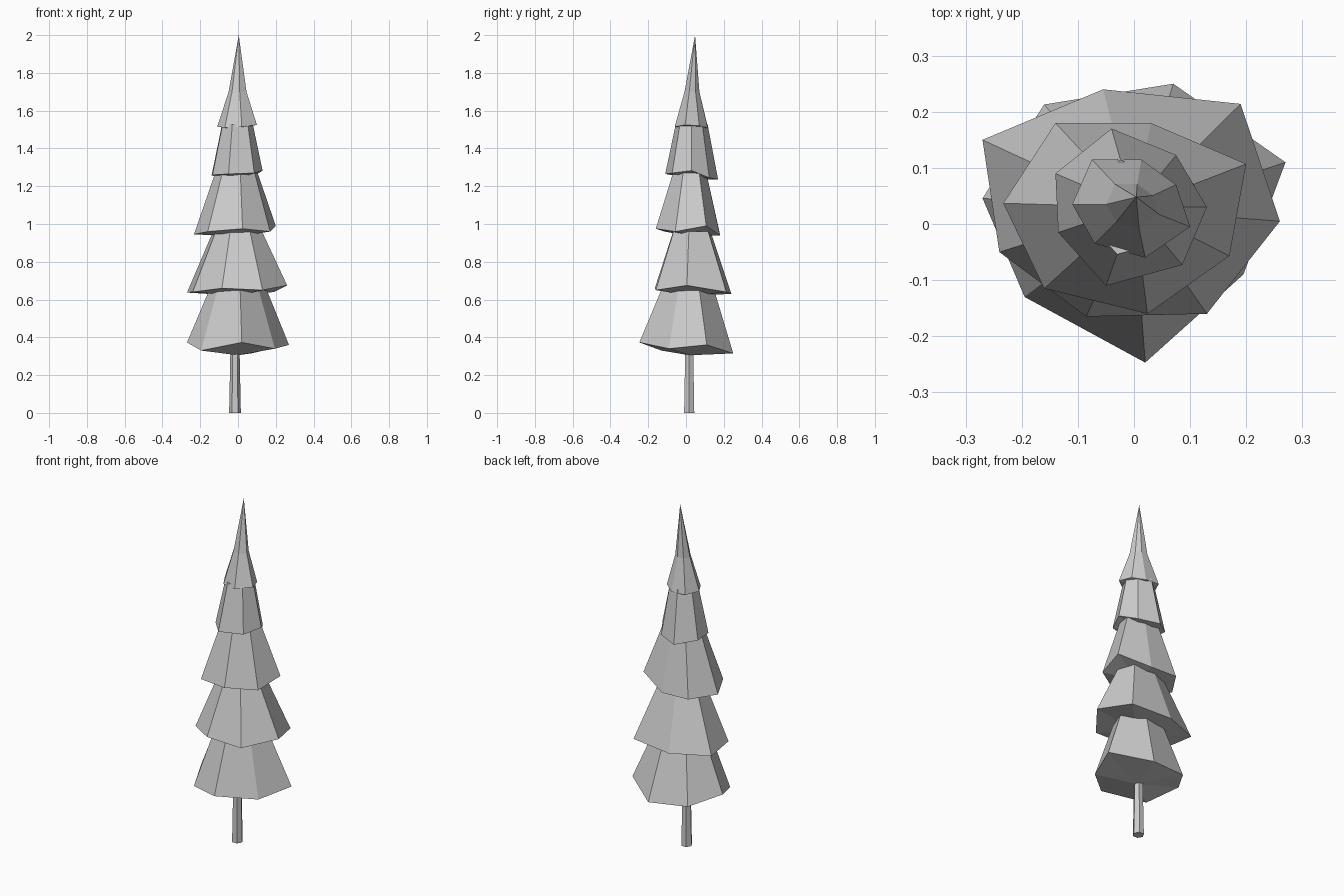
import bpy
import bmesh
import math

default_cube = bpy.data.objects.get("Cube")
if default_cube:
    bpy.data.objects.remove(default_cube, do_unlink=True)


def make_material(name, colour):
    material = bpy.data.materials.new(name)
    material.use_nodes = True
    material.diffuse_color = colour
    material.node_tree.nodes["Principled BSDF"].inputs["Base Color"].default_value = colour
    return material


grey = make_material("plain grey", (0.6, 0.6, 0.6, 1))


def finish(name, bm):
    """Turn the mesh being built into a flat-shaded grey object."""
    bmesh.ops.recalc_face_normals(bm, faces=bm.faces[:])
    mesh = bpy.data.meshes.new(name)
    bm.to_mesh(mesh)
    bm.free()
    mesh.materials.append(grey)
    part = bpy.data.objects.new(name, mesh)
    bpy.context.collection.objects.link(part)
    return part


def shrink(ring, centre, factor, height):
    """Copy a ring towards a centre line, level at the given height."""
    cx, cy = centre
    return [(cx + (x - cx) * factor, cy + (y - cy) * factor, height)
            for x, y, z in ring]


def fan(bm, ring, point):
    tip = bm.verts.new(point)
    for i, vert in enumerate(ring):
        bm.faces.new((vert, ring[i - 1], tip))


def loft(name, rings, bottom_point, top_point):
    """Skin a stack of rings and close both ends with fans."""
    bm = bmesh.new()
    loops = [[bm.verts.new(point) for point in ring] for ring in rings]
    for lower, upper in zip(loops, loops[1:]):
        for i in range(len(lower)):
            bm.faces.new((lower[i - 1], lower[i], upper[i], upper[i - 1]))
    fan(bm, loops[0], bottom_point)
    fan(bm, loops[-1], top_point)
    return finish(name, bm)


def branch_tier(name, rim, centre, underside, factor, top, tip=None):
    """Skirt of branches: jagged rim, sunken middle below, narrower top."""
    cx, cy = centre
    crown = shrink(rim, centre, factor, top)
    loft(name, [rim, crown], (cx, cy, underside), tip or (cx, cy, top))


# Trunk: thin tapered post
def post_ring(cx, cy, radius, height, sides=6):
    return [(cx + radius * math.cos(math.tau * i / sides),
             cy + radius * math.sin(math.tau * i / sides), height)
            for i in range(sides)]


loft("trunk",
     [post_ring(-.016, .017, .031, 0), post_ring(-.016, .017, .023, .4)],
     (-.016, .017, 0), (-.016, .017, .4))

# Branch tiers, lowest first, each with an irregular rim
lowest_rim = [(.07, .25, .315), (.27, .11, .36), (.195, -.09, .34),
              (.02, -.247, .373), (-.195, -.13, .33), (-.27, .046, .373),
              (-.16, .213, .335)]
branch_tier("lowest_branches", lowest_rim, (0, .02), .305, .55, .66)

lower_rim = [(-.055, .24, .63), (.19, .214, .64), (.26, .005, .675),
             (.13, -.16, .65), (-.085, -.165, .66), (-.24, -.05, .64),
             (-.27, .15, .637)]
branch_tier("lower_branches", lower_rim, (0, .025), .62, .49, .96)

middle_rim = [(-.14, .18, .945), (.03, .18, .94), (.2, .107, .99),
              (.17, -.057, .96), (.024, -.16, .975), (-.16, -.115, .96),
              (-.233, .037, .945)]
branch_tier("middle_branches", middle_rim, (0, .03), .935, .52, 1.27)

upper_rim = [(-.04, .17, 1.235), (.075, .123, 1.245), (.13, .03, 1.283),
             (.086, -.073, 1.27), (-.05, -.11, 1.265), (-.135, -.015, 1.26),
             (-.14, .09, 1.257)]
branch_tier("upper_branches", upper_rim, (0, .03), 1.24, .6, 1.53)

# Top tier narrows to a long spire
top_rim = [(-.075, .115, 1.515), (.013, .115, 1.51), (.075, .07, 1.52),
           (.1, -.005, 1.525), (.02, -.06, 1.515), (-.07, -.035, 1.51),
           (-.11, .035, 1.515)]
branch_tier("top_branches", top_rim, (0, .035), 1.5, .45, 1.7,
            tip=(.004, .048, 2))
